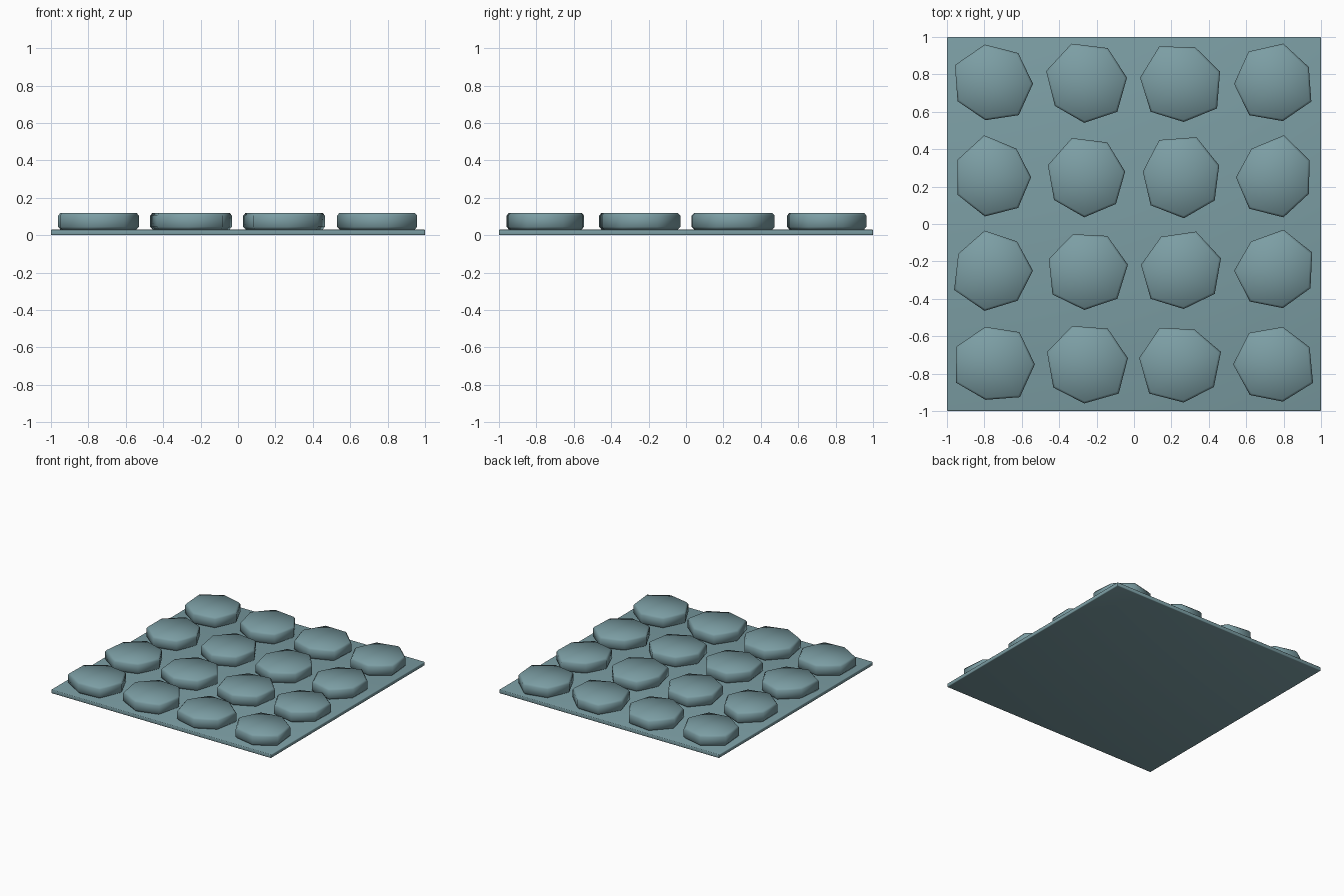
import bpy
import bmesh
from math import sin, cos, pi

cube = bpy.data.objects.get("Cube")
if cube:
    bpy.data.objects.remove(cube, do_unlink=True)

# Single blue-grey stone colour
COLOUR = (0.2, 0.34, 0.37, 1)
material = bpy.data.materials.new("blue_grey_stone")
material.use_nodes = True
material.diffuse_color = COLOUR
material.node_tree.nodes["Principled BSDF"].inputs["Base Color"].default_value = COLOUR

SIDES = 7
PLATE_TOP = 0.03
SPACING = 0.5

# Unevenness of each stone outline, in small steps outward, by row then column
WOBBLE = [
    [[4, 4, 5, 8, 5, 2, 5], [5, 6, 8, 8, 4, 4, 6], [6, 4, 8, 6, 6, 3, 9], [3, 6, 6, 5, 5, 3, 6]],
    [[2, 1, 8, 5, 5, 5, 4], [3, 5, 7, 6, 5, 5, 4], [5, 8, 8, 3, 6, 6, 6], [4, 8, 1, 3, 5, 6, 3]],
    [[4, 2, 6, 4, 9, 6, 3], [6, 5, 4, 5, 7, 4, 6], [7, 7, 4, 5, 6, 3, 6], [7, 7, 2, 5, 4, 3, 5]],
    [[6, 6, 3, 6, 7, 1, 7], [6, 6, 6, 7, 6, 4, 8], [7, 2, 7, 7, 8, 3, 5], [4, 3, 5, 6, 4, 3, 8]],
]

# Side profile of a stone: scale of the outline, height
PROFILE = [(0.94, PLATE_TOP), (1, 0.045), (1, 0.105), (0.94, 0.12)]


def finish(name, bm, location=(0, 0, 0)):
    """Turn a bmesh into a smooth, coloured object."""
    bmesh.ops.recalc_face_normals(bm, faces=bm.faces[:])
    for face in bm.faces:
        face.smooth = True
    mesh = bpy.data.meshes.new(name)
    bm.to_mesh(mesh)
    bm.free()
    mesh.materials.append(material)
    obj = bpy.data.objects.new(name, mesh)
    obj.location = location
    bpy.context.collection.objects.link(obj)
    return obj


def make_stone(name, location, turn, wobble):
    """Loft the uneven outline through the profile and fan-fill both ends."""
    bm = bmesh.new()
    rings = []
    for scale, height in PROFILE:
        ring = []
        for k, step in enumerate(wobble):
            angle = turn + k * 2 * pi / SIDES
            radius = scale * (0.19 + 0.005 * step)
            ring.append(bm.verts.new((radius * cos(angle), radius * sin(angle), height)))
        rings.append(ring)
    for lower, upper in zip(rings, rings[1:]):
        for k in range(SIDES):
            n = (k + 1) % SIDES
            bm.faces.new((lower[k], lower[n], upper[n], upper[k]))
    for ring in (rings[0], rings[-1]):
        centre = bm.verts.new((0, 0, ring[0].co.z))
        for k in range(SIDES):
            bm.faces.new((ring[k], ring[(k + 1) % SIDES], centre))
    return finish(name, bm, location)


# Thin square base plate with softened edges
bm = bmesh.new()
bmesh.ops.create_cube(bm, size=1)
bmesh.ops.scale(bm, vec=(2, 2, PLATE_TOP), verts=bm.verts[:])
base = finish("base_plate", bm, (0, 0, PLATE_TOP / 2))
bevel = base.modifiers.new("soft_edges", 'BEVEL')
bevel.width = 0.006
bevel.segments = 3

# Four by four grid of stones, each column turned a little further
for row, stones in enumerate(WOBBLE):
    for column, wobble in enumerate(stones):
        place = ((column - 1.5) * SPACING, (1.5 - row) * SPACING, 0)
        make_stone(f"stone_row_{row + 1}_column_{column + 1}", place,
                   column * 0.15, wobble)
